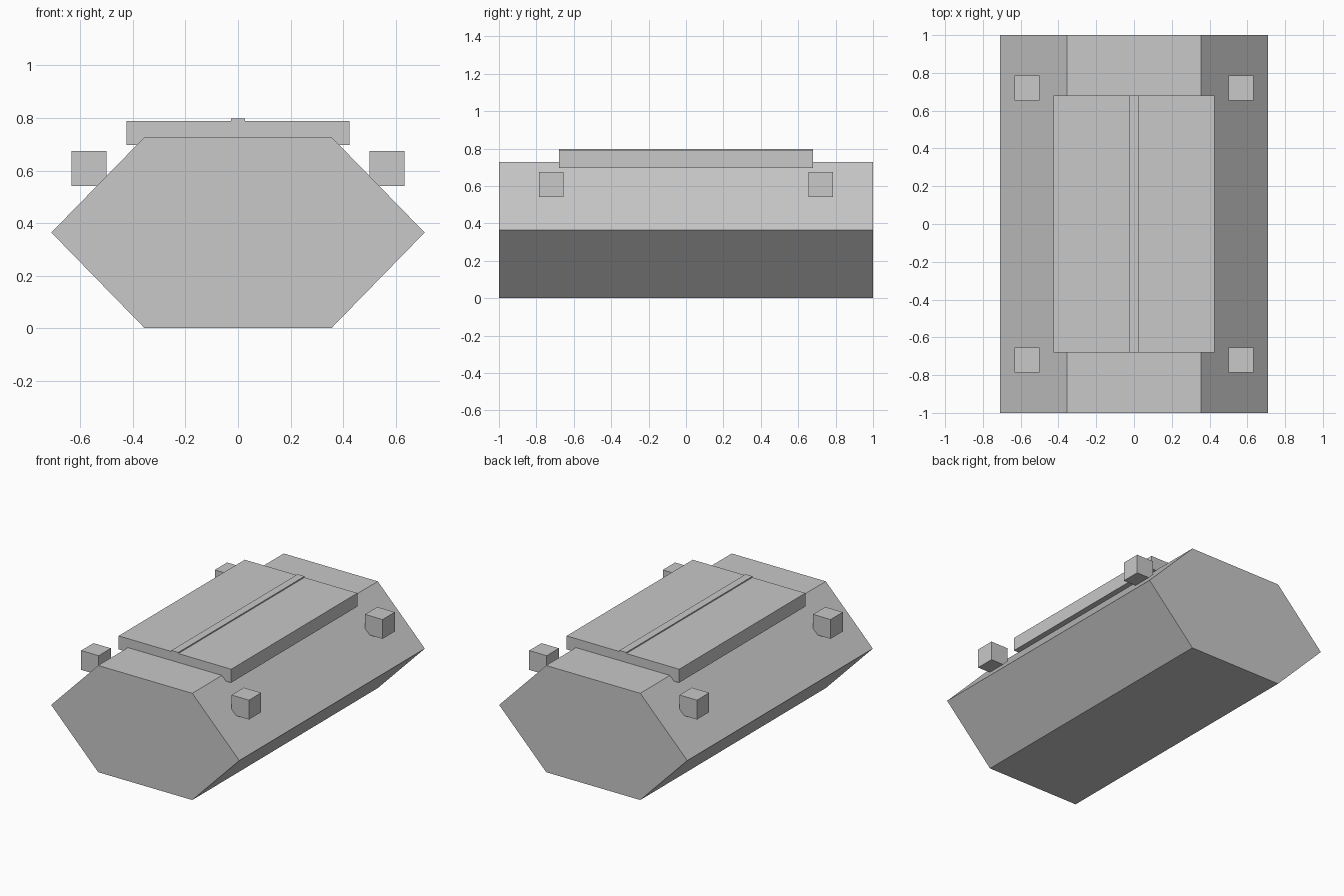
import bpy, bmesh

cube = bpy.data.objects.get("Cube")
if cube:
    bpy.data.objects.remove(cube, do_unlink=True)

# Single plain grey
grey = bpy.data.materials.new("plain_grey")
grey.use_nodes = True
colour = (0.58, 0.58, 0.58, 1)
grey.diffuse_color = colour
grey.node_tree.nodes["Principled BSDF"].inputs["Base Color"].default_value = colour


def prism(name, profile, y0, y1):
    """Extrude an x-z profile from y0 to y1."""
    bm = bmesh.new()
    face = bm.faces.new([bm.verts.new((x, y0, z)) for x, z in profile])
    ext = bmesh.ops.extrude_face_region(bm, geom=[face])
    verts = [g for g in ext["geom"] if isinstance(g, bmesh.types.BMVert)]
    bmesh.ops.translate(bm, verts=verts, vec=(0, y1 - y0, 0))
    bmesh.ops.recalc_face_normals(bm, faces=bm.faces)
    mesh = bpy.data.meshes.new(name)
    bm.to_mesh(mesh)
    bm.free()
    mesh.materials.append(grey)
    obj = bpy.data.objects.new(name, mesh)
    bpy.context.collection.objects.link(obj)
    return obj


def box(name, x0, x1, y0, y1, z0, z1):
    return prism(name, [(x0, z0), (x1, z0), (x1, z1), (x0, z1)], y0, y1)


# Hexagonal body
W, H = 0.71, 0.728
prism("hexagonal_body", [(-W / 2, 0), (W / 2, 0), (W, H / 2),
                         (W / 2, H), (-W / 2, H), (-W, H / 2)], -1, 1)

# Top plate with a raised centre strip
box("top_plate", -0.425, 0.425, -0.68, 0.68, 0.697, 0.789)
box("centre_strip", -0.026, 0.026, -0.68, 0.68, 0.78, 0.797)

# Corner blocks on the sloping sides
S = 0.066
for side, sx in (("left", 1), ("right", -1)):
    for end, sy in (("front", -1), ("back", 1)):
        x, y, z = sx * 0.567, sy * 0.72, 0.608
        box(f"{end}_{side}_block", x - S, x + S, y - S, y + S, z - S, z + S)
